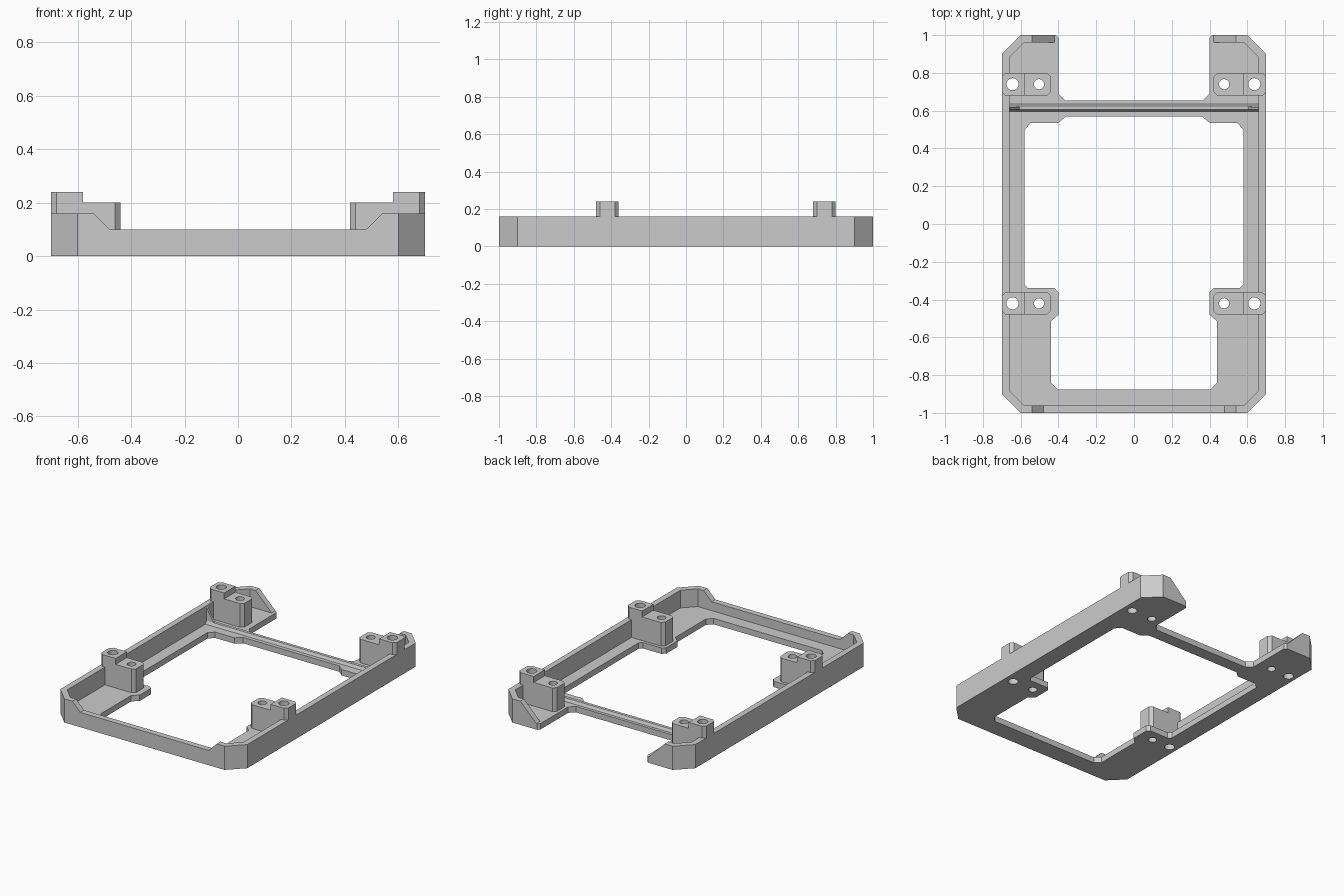
import bpy
import bmesh
from mathutils import Matrix

cube = bpy.data.objects.get("Cube")
if cube:
    bpy.data.objects.remove(cube, do_unlink=True)

grey = bpy.data.materials.new("grey plastic")
grey.use_nodes = True
COLOUR = (0.6, 0.6, 0.6, 1)
grey.diffuse_color = COLOUR
grey.node_tree.nodes["Principled BSDF"].inputs["Base Color"].default_value = COLOUR

FLOOR, WALL_TOP = 0.04, 0.16


def prism(name, outline, low, high, axis="z"):
    """Extrude an outline along z, or an (x, z) outline along y, or (y, z) along x."""
    place = {"z": lambda a, b, h: (a, b, h),
             "y": lambda a, b, h: (a, h, b),
             "x": lambda a, b, h: (h, a, b)}[axis]
    bm = bmesh.new()
    ends = [[bm.verts.new(place(a, b, h)) for a, b in outline] for h in (low, high)]
    bm.faces.new(ends[0])
    bm.faces.new(ends[1])
    n = len(outline)
    for i in range(n):
        j = (i + 1) % n
        bm.faces.new((ends[0][i], ends[0][j], ends[1][j], ends[1][i]))
    bmesh.ops.recalc_face_normals(bm, faces=bm.faces)
    return finish(name, bm)


def finish(name, bm):
    mesh = bpy.data.meshes.new(name)
    bm.to_mesh(mesh)
    bm.free()
    mesh.materials.append(grey)
    obj = bpy.data.objects.new(name, mesh)
    bpy.context.collection.objects.link(obj)
    return obj


def mirrored(half):
    """Close a right-hand half outline with its mirror image."""
    return half + [(-x, y) for x, y in reversed(half)]


def chamfered(x0, x1, y0, y1, c):
    return [(x0 + c, y0), (x1 - c, y0), (x1, y0 + c), (x1, y1 - c),
            (x1 - c, y1), (x0 + c, y1), (x0, y1 - c), (x0, y0 + c)]


def combine(target, tool, operation):
    """Apply a boolean and discard the tool."""
    tool.hide_render = True
    mod = target.modifiers.new("combine", "BOOLEAN")
    mod.operation, mod.solver, mod.object = operation, "EXACT", tool
    bpy.context.view_layer.objects.active = target
    bpy.ops.object.modifier_apply(modifier=mod.name)
    bpy.data.objects.remove(tool, do_unlink=True)


# Tray: outer shell, hollowed down to the floor
frame = prism("frame", chamfered(-0.7, 0.7, -1, 1, 0.1), 0, WALL_TOP)
combine(frame, prism("hollow", chamfered(-0.66, 0.66, -0.96, 0.96, 0.077), FLOOR, 0.3),
        "DIFFERENCE")

# Floor openings
main_opening = mirrored([(0.405, -0.875), (0.44, -0.84), (0.44, -0.515), (0.40, -0.48),
                         (0.40, -0.36), (0.42, -0.34), (0.56, -0.34), (0.58, -0.32),
                         (0.58, 0.50), (0.545, 0.535), (0.40, 0.535), (0.36, 0.57)])
back_slot = mirrored([(0.365, 0.655), (0.40, 0.69), (0.40, 0.985), (0.415, 1.0), (0.415, 1.1)])
for outline in (main_opening, back_slot):
    combine(frame, prism("opening", outline, -0.1, FLOOR + 0.02), "DIFFERENCE")

# Lowered front wall and open back wall, both with sloped ends
front_dip = mirrored([(0.48, 0.10), (0.54, WALL_TOP), (0.54, 0.3)])
back_gap = mirrored([(0.42, FLOOR), (0.54, WALL_TOP), (0.54, 0.3)])
combine(frame, prism("front_dip", front_dip, -1.1, -0.9, "y"), "DIFFERENCE")
combine(frame, prism("back_gap", back_gap, 0.9, 1.1, "y"), "DIFFERENCE")

# Stepped screw posts: side, inner end, and (hole x, hole radius) pairs
SIDES = [(-1, 0.44, ((0.643, 0.032), (0.503, 0.027))),
         (1, 0.42, ((0.637, 0.032), (0.477, 0.027)))]
for y in (-0.42, 0.74):
    for side, inner, holes in SIDES:
        for x0, x1, top in ((inner, 0.66, 0.20), (0.58, 0.70, 0.24)):
            c = 0.02
            if top > 0.2:
                half = [(x0, y - 0.06), (x1 - c, y - 0.06), (x1, y - 0.04),
                        (x1, y + 0.04), (x1 - c, y + 0.06), (x0, y + 0.06)]
            else:
                half = [(x1, y - 0.06), (x0 + c, y - 0.06), (x0, y - 0.04),
                        (x0, y + 0.04), (x0 + c, y + 0.06), (x1, y + 0.06)]
            block = prism("post", [(side * a, b) for a, b in half], 0.02, top)
            combine(frame, block, "UNION")
        for x, radius in holes:
            bm = bmesh.new()
            bmesh.ops.create_cone(bm, cap_ends=True, segments=32, radius1=radius,
                                  radius2=radius, depth=1,
                                  matrix=Matrix.Translation((side * x, y, 0)))
            combine(frame, finish("screw_hole", bm), "DIFFERENCE")

# Tapered rib along the crossbar, with triangular gussets at the walls
prism("crossbar_rib", [(0.595, FLOOR), (0.635, FLOOR), (0.625, 0.06), (0.605, 0.06)],
      -0.66, 0.66, "x")
for side, name in ((-1, "right_gusset"), (1, "left_gusset")):
    prism(name, [(side * 0.60, 0.05), (side * 0.66, 0.05), (side * 0.66, 0.15)],
          0.605, 0.62, "y")
